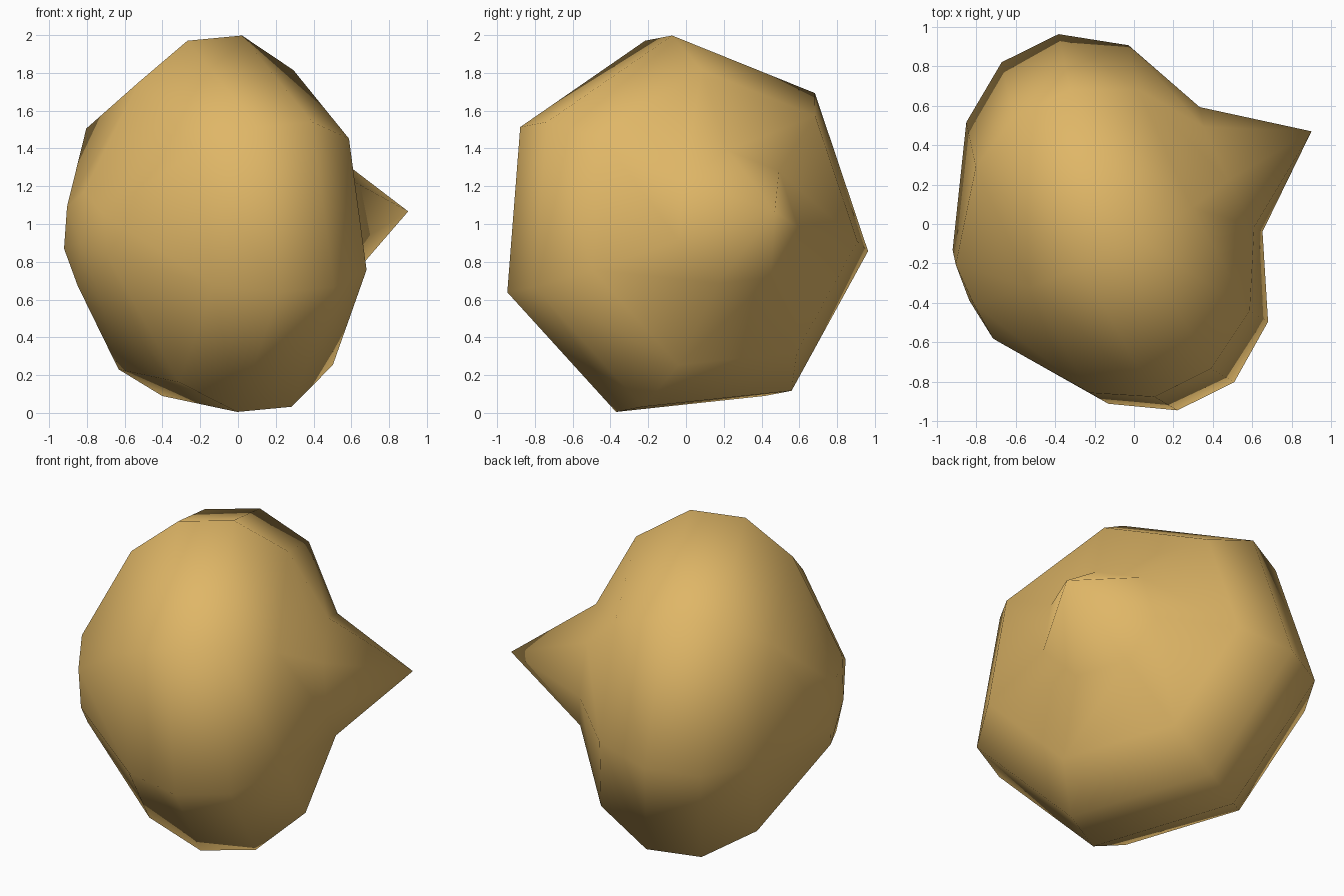
import bpy, bmesh, math
from mathutils import Vector

cube = bpy.data.objects.get("Cube")
if cube:
    bpy.data.objects.remove(cube)

# Sandy stone colour
mat = bpy.data.materials.new("sandy_stone")
mat.use_nodes = True
color = (0.74, 0.47, 0.135, 1)
mat.diffuse_color = color
mat.node_tree.nodes["Principled BSDF"].inputs["Base Color"].default_value = color

# Tilted axis of the stone, running from the blunt end to the spike
SIDES = 7
axis = Vector((0.892, 0.441, 0.085)).normalized()
side = Vector((-0.443, 0.896, 0)).normalized()
up = axis.cross(side)
center = Vector((-0.01, 0.02, 0.98))
start = math.radians(-5.5)

# Rings as (distance along the axis, radius)
rings = [(0.56, 0.365), (0.37, 0.81), (0.073, 1.02), (-0.25, 1.02),
         (-0.545, 0.825), (-0.89, 0.27)]
spike_tip, blunt_tip = 1.02, -0.925

bm = bmesh.new()


def ring(dist, radius):
    verts = []
    for k in range(SIDES):
        t = start + k * math.tau / SIDES
        offset = side * math.sin(t) + up * math.cos(t)
        verts.append(bm.verts.new(center + axis * dist + offset * radius))
    return verts


loops = [ring(*r) for r in rings]
spike = bm.verts.new(center + axis * spike_tip)
blunt = bm.verts.new(center + axis * blunt_tip)

# Body bands, then the spike and the blunt cap
for a, b in zip(loops, loops[1:]):
    for k in range(SIDES):
        n = (k + 1) % SIDES
        bm.faces.new((a[k], a[n], b[n], b[k]))
for k in range(SIDES):
    n = (k + 1) % SIDES
    bm.faces.new((spike, loops[0][n], loops[0][k]))
    bm.faces.new((blunt, loops[-1][k], loops[-1][n]))

bmesh.ops.recalc_face_normals(bm, faces=bm.faces)
for f in bm.faces:
    f.smooth = True

mesh = bpy.data.meshes.new("spiked_stone")
bm.to_mesh(mesh)
bm.free()
mesh.materials.append(mat)
stone = bpy.data.objects.new("spiked_stone", mesh)
bpy.context.collection.objects.link(stone)
